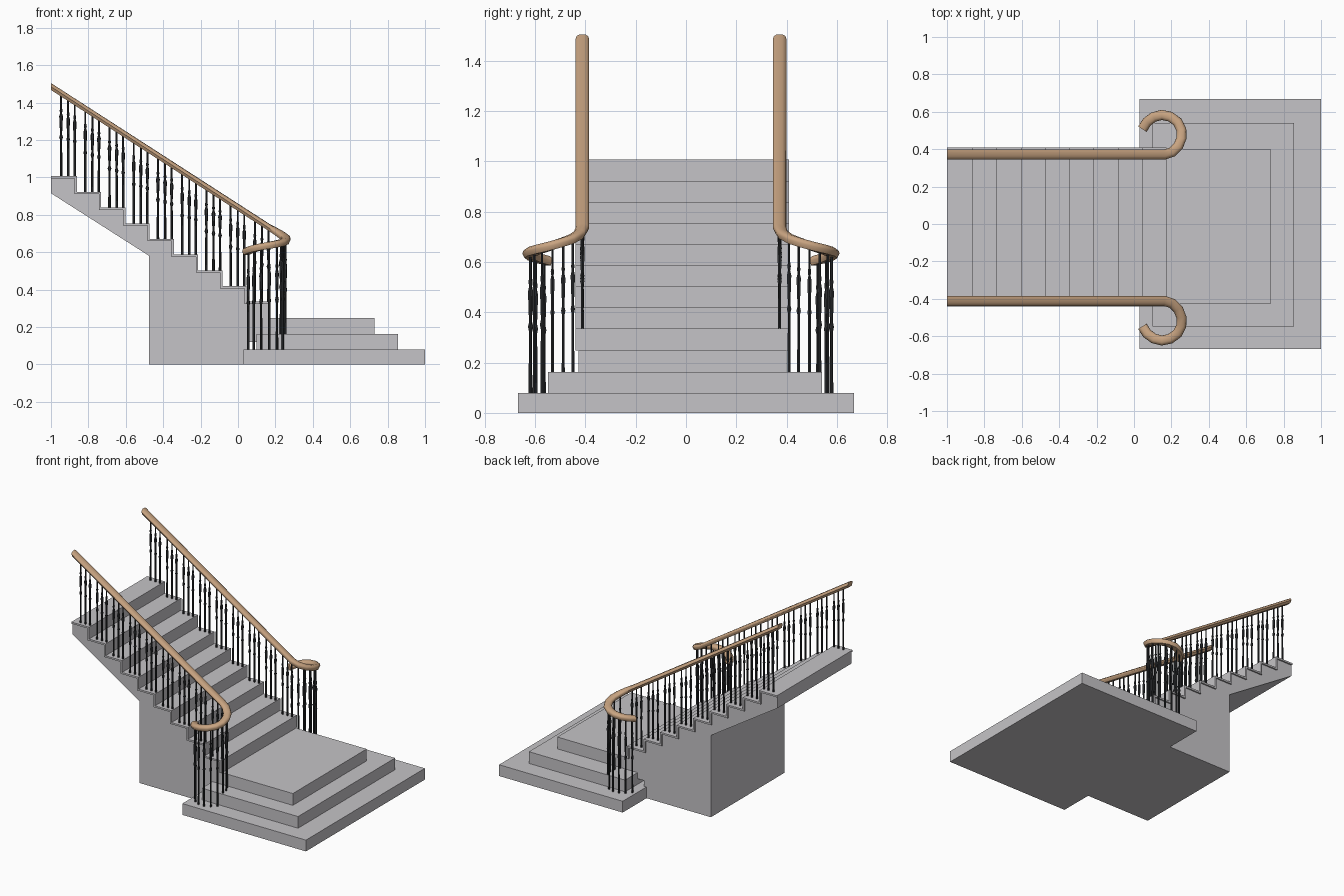
import bpy, bmesh, math
from mathutils import Vector

if "Cube" in bpy.data.objects:
    bpy.data.objects.remove(bpy.data.objects["Cube"])


def material(name, rgb):
    m = bpy.data.materials.new(name)
    m.diffuse_color = (*rgb, 1)
    m.use_nodes = True
    m.node_tree.nodes["Principled BSDF"].inputs["Base Color"].default_value = m.diffuse_color
    return m


STONE = material("grey stone", (0.56, 0.55, 0.57))
WOOD = material("tan wood", (0.58, 0.37, 0.22))
IRON = material("dark iron", (0.025, 0.027, 0.03))


def finish(name, bm, mat, smooth=None):
    bmesh.ops.recalc_face_normals(bm, faces=bm.faces)
    me = bpy.data.meshes.new(name)
    bm.to_mesh(me)
    bm.free()
    me.materials.append(mat)
    ob = bpy.data.objects.new(name, me)
    bpy.context.collection.objects.link(ob)
    if smooth:
        bpy.ops.object.select_all(action='DESELECT')
        ob.select_set(True)
        bpy.context.view_layer.objects.active = ob
        bpy.ops.object.shade_smooth_by_angle(angle=math.radians(smooth))
    return ob


def prism(name, profile, y0, y1, mat):
    """Side profile (x, z) extruded from y0 to y1."""
    bm = bmesh.new()
    face = bm.faces.new([bm.verts.new((x, y0, z)) for x, z in profile])
    ext = bmesh.ops.extrude_face_region(bm, geom=[face])["geom"]
    bmesh.ops.translate(bm, vec=(0, y1 - y0, 0),
                        verts=[v for v in ext if isinstance(v, bmesh.types.BMVert)])
    return finish(name, bm, mat)


def box(name, x0, x1, y0, y1, z0, z1, mat):
    return prism(name, [(x0, z0), (x1, z0), (x1, z1), (x0, z1)], y0, y1, mat)


def loft(bm, rings):
    """Skin a list of vertex rings and cap both ends."""
    rings = [[bm.verts.new(p) for p in r] for r in rings]
    n = len(rings[0])
    for a, b in zip(rings, rings[1:]):
        for k in range(n):
            bm.faces.new((a[k], a[(k + 1) % n], b[(k + 1) % n], b[k]))
    bm.faces.new(rings[0])
    bm.faces.new(rings[-1])


# Wide bottom steps
box("bottom_step", 0.03, 1.0, -0.667, 0.667, 0, 0.08, STONE)
box("second_step", 0.10, 0.855, -0.548, 0.54, 0.07, 0.163, STONE)

# Stair flight: solid body plus thin overhanging treads and risers
RUN, RISE, T, N = 0.1295, 0.0839, 0.012, 9
nose = [(0.175 - RUN * i, 0.335 + RISE * i) for i in range(N)]
outer, prev = [], 0.247
for x, z in nose:
    outer += [(x, prev), (x, z)]
    prev = z
outer.append((-1.0, prev))
inner = [(x - T, z - T) for x, z in outer]
inner[0] = (nose[0][0] - T, 0.247)
inner[-1] = (-1.0, prev - T)
prism("treads_and_risers", outer + inner[::-1], -0.44, 0.41, STONE)
body = [(-0.475, 0), (0.05, 0), (0.05, 0.12), (0.73, 0.12), (0.73, 0.247)]
body += inner + [(-1.0, 0.915), (-0.475, 0.58)]
prism("stair_body", body, -0.428, 0.40, STONE)

# Handrail path as (x, offset from mid plane, z), ending in a scroll
MID, V = -0.02, 0.392
PATH = [Vector(p) for p in (
    (-1.0, V, 1.485), (0.165, V, 0.733), (0.205, 0.405, 0.71), (0.237, 0.437, 0.69),
    (0.254, 0.48, 0.675), (0.253, 0.525, 0.661), (0.232, 0.566, 0.65),
    (0.193, 0.594, 0.641), (0.148, 0.603, 0.633), (0.105, 0.592, 0.624),
    (0.069, 0.565, 0.614), (0.045, 0.527, 0.604))]
SECTION = [(-0.027, 0.0), (-0.023, 0.012), (-0.011, 0.019), (0.011, 0.019),
           (0.023, 0.012), (0.027, 0.0), (0.018, -0.018), (-0.018, -0.018)]


def mirrored(p, side):
    return Vector((p[0], MID + side * p[1], p[2]))


def handrail(name, side):
    bm, rings = bmesh.new(), []
    for i, p in enumerate(PATH):
        d = Vector((0, 0, 0))
        if i > 0:
            d += (p - PATH[i - 1]).normalized()
        if i < len(PATH) - 1:
            d += (PATH[i + 1] - p).normalized()
        across = Vector((-d.y, d.x, 0)).normalized()
        rings.append([mirrored(p + across * a + Vector((0, 0, b)), side) for a, b in SECTION])
    loft(bm, rings)
    finish(name, bm, WOOD, 50)


# Baluster turning: (fraction of height, radius)
TURNING = [(0, 0.007), (0.44, 0.006), (0.47, 0.010), (0.50, 0.006), (0.53, 0.006),
           (0.72, 0.010), (0.76, 0.005), (0.79, 0.008), (0.82, 0.005), (1, 0.005)]


def baluster(bm, foot, top):
    rings = []
    for f, r in TURNING:
        c = foot.lerp(top, f)
        rings.append([c + Vector((r * math.cos(a), r * math.sin(a), 0))
                      for a in (math.tau * k / 6 for k in range(6))])
    loft(bm, rings)


def along_scroll(dist):
    for a, b in zip(PATH[2:], PATH[3:]):
        seg = (b - a).length
        if dist <= seg:
            return a.lerp(b, dist / seg)
        dist -= seg
    return PATH[-1].copy()


def balusters(name, side):
    bm = bmesh.new()
    # three on every tread
    for x, z in nose:
        for off in (-0.085, -0.047, -0.012):
            bx = x + off
            rail = 1.485 - 0.6455 * (bx + 1)
            baluster(bm, mirrored((bx, V, z), side), mirrored((bx, V, rail), side))
    # group under the scroll, standing on the two lowest steps
    length = sum((b - a).length for a, b in zip(PATH[2:], PATH[3:]))
    for k in range(9):
        p = along_scroll(length * (0.09 + 0.108 * k))
        floor = 0.163 if p.x > 0.1 and p.y < 0.55 else 0.08
        baluster(bm, mirrored((p.x, p.y, floor), side), mirrored(p, side))
    finish(name, bm, IRON, 40)


for label, side in (("back", 1), ("front", -1)):
    handrail(label + "_handrail", side)
    balusters(label + "_balusters", side)
